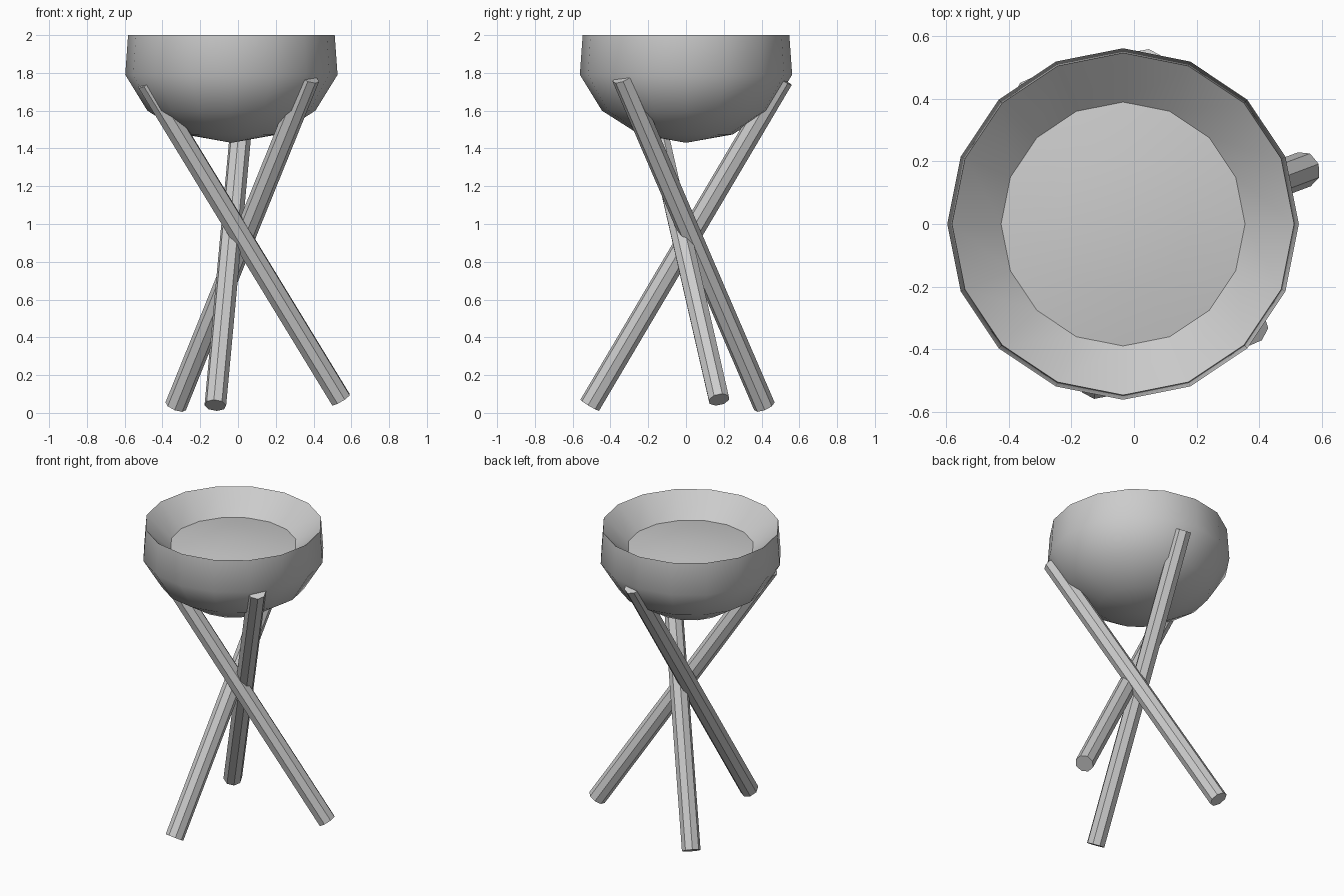
import bpy, bmesh, math
from mathutils import Vector

if "Cube" in bpy.data.objects:
    bpy.data.objects.remove(bpy.data.objects["Cube"])

SIDES = 16
CENTRE_X = -0.035


def smooth(obj):
    bpy.ops.object.select_all(action='DESELECT')
    obj.select_set(True)
    bpy.context.view_layer.objects.active = obj
    bpy.ops.object.shade_smooth_by_angle(angle=math.radians(40))


def lathe(name, profile):
    """Revolve (radius, z) points; the first and last points are poles."""
    bm = bmesh.new()
    rings = []
    for r, z in profile:
        if r == 0:
            rings.append([bm.verts.new((0, 0, z))] * SIDES)
        else:
            rings.append([bm.verts.new((r * math.cos(a), r * math.sin(a), z))
                          for a in (2 * math.pi * i / SIDES for i in range(SIDES))])
    for low, high in zip(rings, rings[1:]):
        for i in range(SIDES):
            j = (i + 1) % SIDES
            quad = [low[i], low[j], high[j], high[i]]
            bm.faces.new(list(dict.fromkeys(quad)))
    bmesh.ops.recalc_face_normals(bm, faces=bm.faces)
    mesh = bpy.data.meshes.new(name)
    bm.to_mesh(mesh)
    bm.free()
    obj = bpy.data.objects.new(name, mesh)
    bpy.context.collection.objects.link(obj)
    obj.location.x = CENTRE_X
    smooth(obj)


def rod(name, start, end, radius=0.058):
    a, b = Vector(start), Vector(end)
    bpy.ops.mesh.primitive_cylinder_add(vertices=8, radius=radius,
                                        depth=(b - a).length, location=(a + b) / 2)
    obj = bpy.context.object
    obj.name = name
    obj.rotation_euler = (b - a).to_track_quat('Z', 'Y').to_euler()
    smooth(obj)


# Bowl: rounded outside, sharp rim, sloping inner wall and a gently domed floor
lathe("bowl", [(0, 1.43), (0.247, 1.474), (0.445, 1.60), (0.562, 1.79), (0.547, 2.0),
               (0.39, 1.86), (0.22, 1.885), (0, 1.895)])

# Three crossed legs leaning against the bowl
rod("right_leg", (0.545, 0.175, 0.07), (-0.48, -0.21, 1.75))
rod("back_leg", (-0.33, 0.415, 0.035), (0.375, -0.335, 1.775))
rod("front_leg", (-0.12, -0.51, 0.04), (0.04, 0.51, 1.765))
